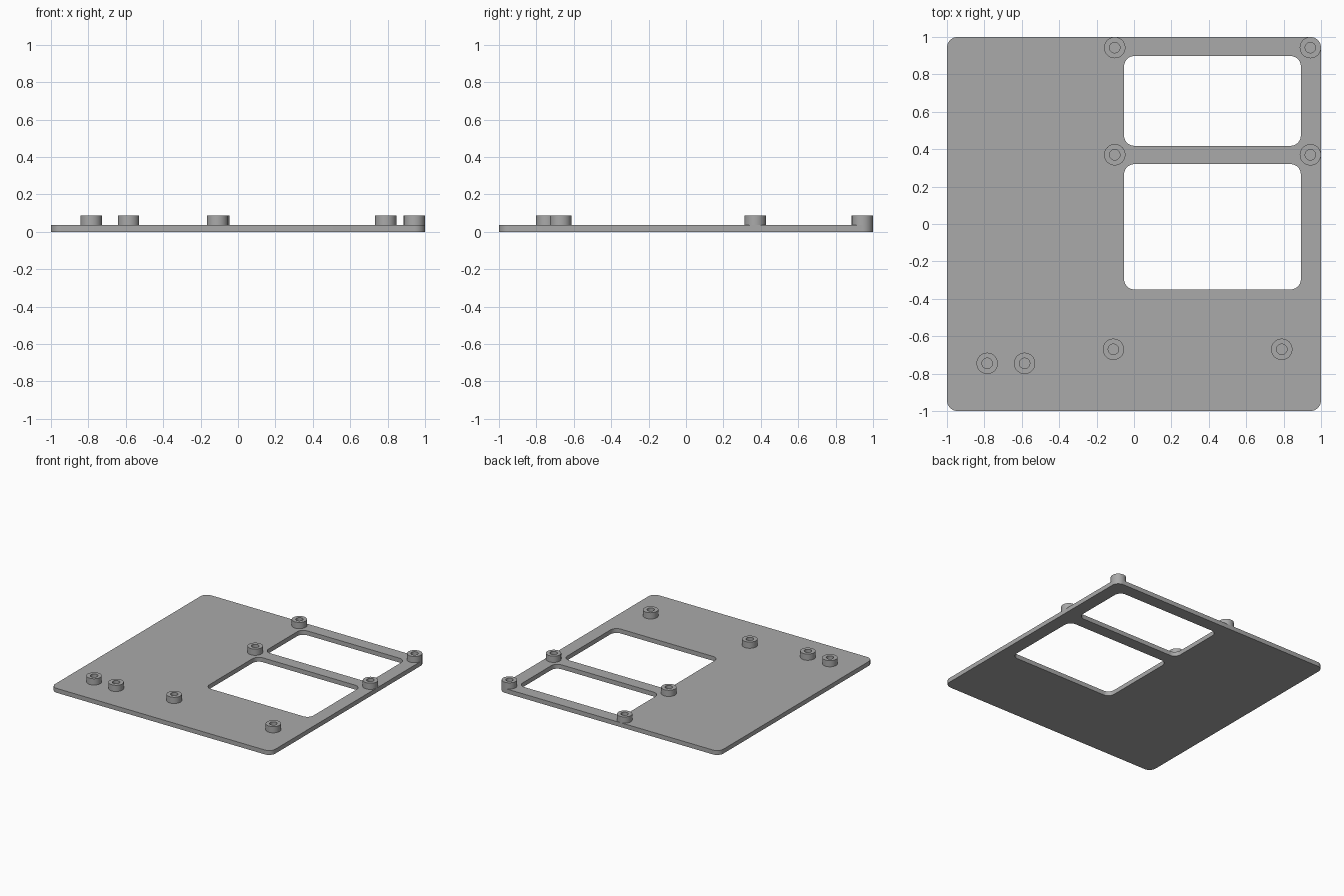
import bpy
import bmesh
from math import sin, cos, pi, radians

PLATE_TOP, BOSS_TOP = 0.036, 0.087
OUTER_R, HOLE_R, CORNER_R = 0.057, 0.028, 0.057

cube = bpy.data.objects.get("Cube")
if cube:
    bpy.data.objects.remove(cube, do_unlink=True)

grey = bpy.data.materials.new("plain grey")
grey.use_nodes = True
colour = (0.4, 0.4, 0.4, 1)
grey.diffuse_color = colour
grey.node_tree.nodes["Principled BSDF"].inputs["Base Color"].default_value = colour


def rounded_rect(x0, x1, y0, y1, r, steps=10):
    """Outline points of a rectangle with round corners."""
    corners = [(x1 - r, y1 - r), (x0 + r, y1 - r), (x0 + r, y0 + r), (x1 - r, y0 + r)]
    return [(cx + r * cos(a), cy + r * sin(a))
            for q, (cx, cy) in enumerate(corners)
            for a in [(q + i / steps) * pi / 2 for i in range(steps + 1)]]


def finish(name, bm):
    bmesh.ops.recalc_face_normals(bm, faces=bm.faces)
    mesh = bpy.data.meshes.new(name)
    bm.to_mesh(mesh)
    bm.free()
    mesh.materials.append(grey)
    obj = bpy.data.objects.new(name, mesh)
    bpy.context.collection.objects.link(obj)
    bpy.ops.object.select_all(action="DESELECT")
    obj.select_set(True)
    bpy.context.view_layer.objects.active = obj
    bpy.ops.object.shade_smooth_by_angle(angle=radians(30))
    return obj


# Base plate with two rounded windows
bm = bmesh.new()
outlines = [rounded_rect(-1, 1, -1, 1, CORNER_R),
            rounded_rect(-0.053, 0.892, 0.418, 0.898, 0.055),
            rounded_rect(-0.053, 0.892, -0.35, 0.32, 0.055)]
edges = []
for outline in outlines:
    verts = [bm.verts.new((x, y, 0)) for x, y in outline]
    edges += [bm.edges.new((v, verts[i - 1])) for i, v in enumerate(verts)]
bmesh.ops.triangle_fill(bm, edges=edges, use_beauty=True, normal=(0, 0, 1))
extruded = bmesh.ops.extrude_face_region(bm, geom=bm.faces[:], use_keep_orig=True)
top = [g for g in extruded["geom"] if isinstance(g, bmesh.types.BMVert)]
bmesh.ops.translate(bm, verts=top, vec=(0, 0, PLATE_TOP))
finish("base_plate", bm)


# Hollow mounting bosses standing on the plate
def boss(name, x, y):
    bm = bmesh.new()
    profile = [(OUTER_R, PLATE_TOP), (OUTER_R, BOSS_TOP), (HOLE_R, BOSS_TOP), (HOLE_R, PLATE_TOP)]
    verts = [bm.verts.new((x + r, y, z)) for r, z in profile]
    line = [bm.edges.new(pair) for pair in zip(verts, verts[1:])]
    bmesh.ops.spin(bm, geom=verts + line, cent=(x, y, 0), axis=(0, 0, 1),
                   angle=2 * pi, steps=40, use_merge=True)
    bmesh.ops.remove_doubles(bm, verts=bm.verts, dist=0.0005)
    finish(name, bm)


positions = [(x, y) for x in (-0.103, 0.943) for y in (0.943, 0.37)]
positions += [(-0.11, -0.67), (0.79, -0.67), (-0.785, -0.745), (-0.585, -0.745)]
for number, (x, y) in enumerate(positions, 1):
    boss(f"mounting_boss_{number}", x, y)
